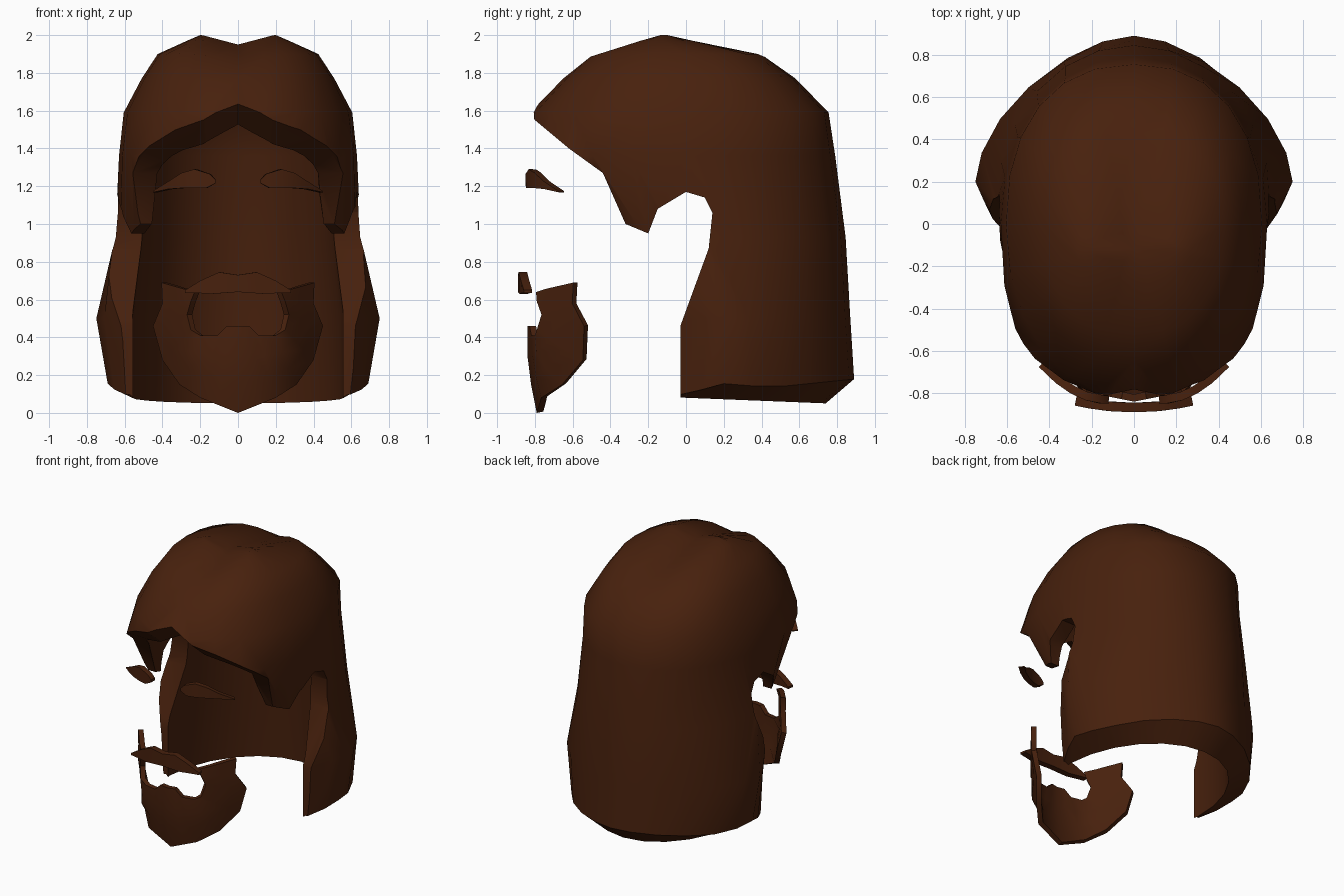
import bpy, bmesh, math

cube = bpy.data.objects.get("Cube")
if cube:
    bpy.data.objects.remove(cube, do_unlink=True)

brown = bpy.data.materials.new("dark_brown_hair")
brown.use_nodes = True
BROWN = (0.064, 0.015, 0.004, 1)
brown.diffuse_color = BROWN
brown.node_tree.nodes["Principled BSDF"].inputs["Base Color"].default_value = BROWN
SEG = 24


def make_object(name, bm):
    mesh = bpy.data.meshes.new(name)
    bm.to_mesh(mesh)
    bm.free()
    mesh.materials.append(brown)
    ob = bpy.data.objects.new(name, mesh)
    bpy.context.collection.objects.link(ob)
    return ob


def finish(ob):
    """Apply the modifiers and smooth all but the sharp edges."""
    bpy.ops.object.select_all(action='DESELECT')
    ob.select_set(True)
    bpy.context.view_layer.objects.active = ob
    for m in list(ob.modifiers):
        bpy.ops.object.modifier_apply(modifier=m.name)
    bpy.ops.object.shade_smooth_by_angle(angle=math.radians(40))


def ring(bm, z, yc, w, f, b, n, back_n, parting):
    """Superellipse section with its own front and back depth and roundness."""
    verts = []
    for i in range(SEG):
        a = 2 * math.pi * i / SEG
        c, s = math.cos(a), math.sin(a)
        p = 2 / n if s < 0 else 2 / back_n
        x = w * math.copysign(abs(c) ** p, c)
        y = yc + (b if s > 0 else f) * math.copysign(abs(s) ** p, s)
        d = max(0, 1 - abs(x) / 0.19) if parting and z > 1.8 else 0
        verts.append(bm.verts.new((x, y, z - 0.05 * d)))
    return verts


def bridge(bm, r1, r2):
    for i in range(SEG):
        j = (i + 1) % SEG
        bm.faces.new((r1[i], r1[j], r2[j], r2[i]))


def cap(bm, r, y, z):
    tip = bm.verts.new((0, y, z))
    for i in range(SEG):
        bm.faces.new((r[i], r[(i + 1) % SEG], tip))


# Hair: outer and inner sections
# (z, centre y, half width, front, back, front roundness, back roundness)
OUTER = [(0.14, 0.2, 0.69, 0.9, 0.69, 1.3, 1.75), (0.5, 0.2, 0.75, 0.9, 0.67, 1.2, 1.7),
         (0.93, 0.1, 0.65, 0.7, 0.745, 1.75, 2), (1.36, 0, 0.63, 0.86, 0.79, 2.5, 2.1),
         (1.59, 0, 0.605, 0.825, 0.755, 2.1, 2.3), (1.77, 0, 0.51, 0.65, 0.58, 2.4, 2.4),
         (1.9, 0, 0.425, 0.52, 0.43, 2.4, 2.3), (1.97, -0.12, 0.27, 0.17, 0.22, 2, 2),
         (2.0, -0.12, 0.2, 0.06, 0.08, 2, 2)]
INNER = [(0.06, 0, 0.56, 0.25, 0.74, 2.5, 2), (0.5, 0, 0.56, 0.25, 0.72, 2.5, 2),
         (0.93, 0, 0.52, 0.52, 0.69, 2.4, 2), (1.36, 0, 0.52, 0.69, 0.64, 2.5, 2),
         (1.58, 0, 0.49, 0.64, 0.6, 2.2, 2), (1.74, 0, 0.39, 0.46, 0.43, 2.4, 2),
         (1.82, 0, 0.26, 0.28, 0.26, 2, 2)]
bm = bmesh.new()
outer = [ring(bm, *r, True) for r in OUTER]
inner = [ring(bm, *r, False) for r in INNER]
# Hem: outer edge arches at the sides and rises at the back, inner edge falls
for v in outer[0]:
    v.co.z = 0.09 + 0.1 * v.co.y + 0.045 * max(0, 1 - abs(v.co.y - 0.2) / 0.25)
for v in inner[0]:
    v.co.z = 0.08 - 0.04 * v.co.y
for rings in (outer, inner):
    for r1, r2 in zip(rings, rings[1:]):
        bridge(bm, r1, r2)
bridge(bm, outer[0], inner[0])
cap(bm, outer[-1], -0.12, 1.95)
cap(bm, inner[-1], 0, 1.83)
bmesh.ops.recalc_face_normals(bm, faces=bm.faces)
hair = make_object("hair", bm)

# Face opening: side profile swept across, raised at the parting
EDGE = [(-1.1, 1.8), (-0.83, 1.575), (-0.62, 1.4), (-0.44, 1.27),
        (-0.32, 1.0), (-0.2, 0.95), (-0.15, 1.08), (0, 1.17), (0.1, 1.14),
        (0.14, 1.06), (0.12, 0.87), (-0.03, 0.46), (-0.03, -0.3), (-1.1, -0.3)]
bm = bmesh.new()
sections = []
for x in (-1, -0.18, 0, 0.18, 1):
    sections.append([bm.verts.new((x, y, z + (0.1 if x == 0 and z > 1.2 else 0)))
                     for y, z in EDGE])
for s1, s2 in zip(sections, sections[1:]):
    for i in range(len(EDGE)):
        j = (i + 1) % len(EDGE)
        bm.faces.new((s1[i], s1[j], s2[j], s2[i]))
bm.faces.new(sections[0])
bm.faces.new(sections[-1])
bmesh.ops.recalc_face_normals(bm, faces=bm.faces)
cutter = make_object("face_opening_cutter", bm)
cutter.hide_render = True
cut = hair.modifiers.new("face_opening", 'BOOLEAN')
cut.operation = 'DIFFERENCE'
cut.solver = 'EXACT'
cut.object = cutter
finish(hair)
bpy.data.objects.remove(cutter, do_unlink=True)


def strip(name, pairs, depth, thick, steps=3):
    """Mirrored curved plate between an upper and a lower outline."""
    bm = bmesh.new()
    cols = []
    for (x1, z1), (x2, z2) in pairs:
        col = []
        for k in range(steps + 1):
            t = k / steps
            x, z = x1 + (x2 - x1) * t, z1 + (z2 - z1) * t
            col.append(bm.verts.new((x, depth(x, z), z)))
        cols.append(col)
    for c1, c2 in zip(cols, cols[1:]):
        for k in range(steps):
            bm.faces.new((c1[k], c1[k + 1], c2[k + 1], c2[k]))
    ob = make_object(name, bm)
    mirror = ob.modifiers.new("mirror", 'MIRROR')
    mirror.use_clip = True
    solid = ob.modifiers.new("thickness", 'SOLIDIFY')
    solid.thickness = thick
    solid.offset = -1
    finish(ob)


# Beard around the mouth, jaw and chin swept back
strip("beard",
      [((0, 0.46), (0, 0.0)), ((0.06, 0.46), (0.1, 0.04)), ((0.11, 0.41), (0.2, 0.08)),
       ((0.2, 0.41), (0.31, 0.15)), ((0.25, 0.44), (0.4, 0.28)), ((0.27, 0.52), (0.45, 0.46)),
       ((0.25, 0.59), (0.4, 0.58)), ((0.23, 0.64), (0.405, 0.69))],
      lambda x, z: (-0.84 + 0.2 * x + 0.2 * max(0, 0.25 - z)
                    + 1.05 * max(0, x - 0.25) * (1 + 2 * max(0, 0.46 - z))), 0.035)

# Moustache
strip("moustache",
      [((0, 0.73), (0, 0.64)), ((0.1, 0.745), (0.14, 0.63)),
       ((0.2, 0.7), (0.22, 0.635)), ((0.28, 0.65), (0.28, 0.635))],
      lambda x, z: -0.89 + 0.4 * x ** 2, 0.045, 1)

# Eyebrows
strip("eyebrows",
      [((0.12, 1.235), (0.12, 1.215)), ((0.15, 1.265), (0.17, 1.19)),
       ((0.23, 1.29), (0.23, 1.19)), ((0.3, 1.27), (0.3, 1.19)),
       ((0.37, 1.225), (0.37, 1.185)), ((0.45, 1.175), (0.45, 1.168))],
      lambda x, z: -0.85 + 1.7 * (x - 0.13) ** 2, 0.04, 1)
